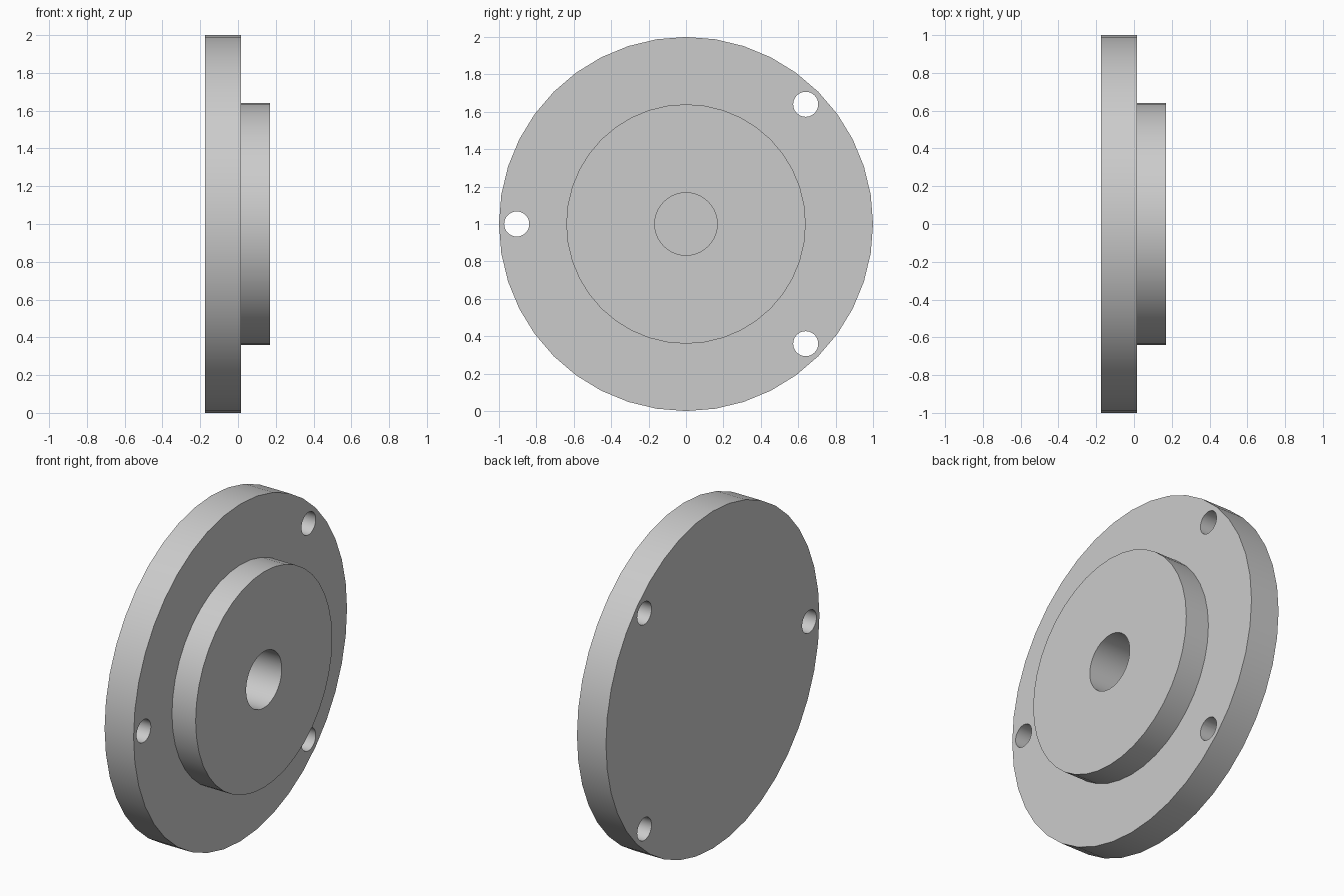
import bpy
import math
from mathutils import Matrix, Vector

if "Cube" in bpy.data.objects:
    bpy.data.objects.remove(bpy.data.objects["Cube"], do_unlink=True)

steel = bpy.data.materials.new("light grey metal")
steel.use_nodes = True
steel.diffuse_color = (0.6, 0.6, 0.6, 1)
steel.node_tree.nodes["Principled BSDF"].inputs["Base Color"].default_value = (0.6, 0.6, 0.6, 1)

AXIS_Z = 1.0
BACK, STEP, FRONT = -0.175, 0.015, 0.17
FLOOR = -0.1          # bottom of the blind bore
SEGMENTS = 40


def lathe(name, profile):
    """Spin an (x, radius) profile about the x axis into a closed solid."""
    verts, rings, faces = [], [], []
    for x, r in profile:
        count = SEGMENTS if r else 1
        rings.append([len(verts) + i for i in range(count)])
        for i in range(count):
            a = math.tau * i / SEGMENTS
            verts.append((x, r * math.cos(a), AXIS_Z + r * math.sin(a)))
    for a, b in zip(rings, rings[1:]):
        if len(a) == 1:
            faces.append(list(reversed(b)))
        elif len(b) == 1:
            faces.append(a)
        else:
            for i in range(SEGMENTS):
                j = (i + 1) % SEGMENTS
                faces.append((a[i], a[j], b[j], b[i]))
    mesh = bpy.data.meshes.new(name)
    mesh.from_pydata(verts, [], faces)
    mesh.materials.append(steel)
    obj = bpy.data.objects.new(name, mesh)
    bpy.context.collection.objects.link(obj)
    return obj


# Disc, raised boss and blind centre bore in one turned profile
flange = lathe("flange", [
    (BACK, 0), (BACK, 1.0), (STEP, 1.0), (STEP, 0.64),
    (FRONT, 0.64), (FRONT, 0.167), (FLOOR, 0.167), (FLOOR, 0),
])

# Three bolt holes through the rim
for degrees in (45, 180, 315):
    a = math.radians(degrees)
    bpy.ops.mesh.primitive_cylinder_add(
        vertices=32, radius=0.067, depth=1,
        location=(0, 0.905 * math.cos(a), AXIS_Z + 0.905 * math.sin(a)),
        rotation=(0, math.pi / 2, 0))
    cutter = bpy.context.object
    cutter.name = "bolt_hole_cutter"
    cutter.hide_render = True
    cutter.data.materials.append(steel)
    bpy.context.view_layer.objects.active = flange
    mod = flange.modifiers.new("bolt hole", 'BOOLEAN')
    mod.operation = 'DIFFERENCE'
    mod.solver = 'EXACT'
    mod.object = cutter
    bpy.ops.object.modifier_apply(modifier=mod.name)
    bpy.data.objects.remove(cutter, do_unlink=True)

# Smooth round walls, crisp rims
bpy.ops.object.select_all(action='DESELECT')
flange.select_set(True)
bpy.context.view_layer.objects.active = flange
bpy.ops.object.shade_smooth_by_angle(angle=math.radians(30))
